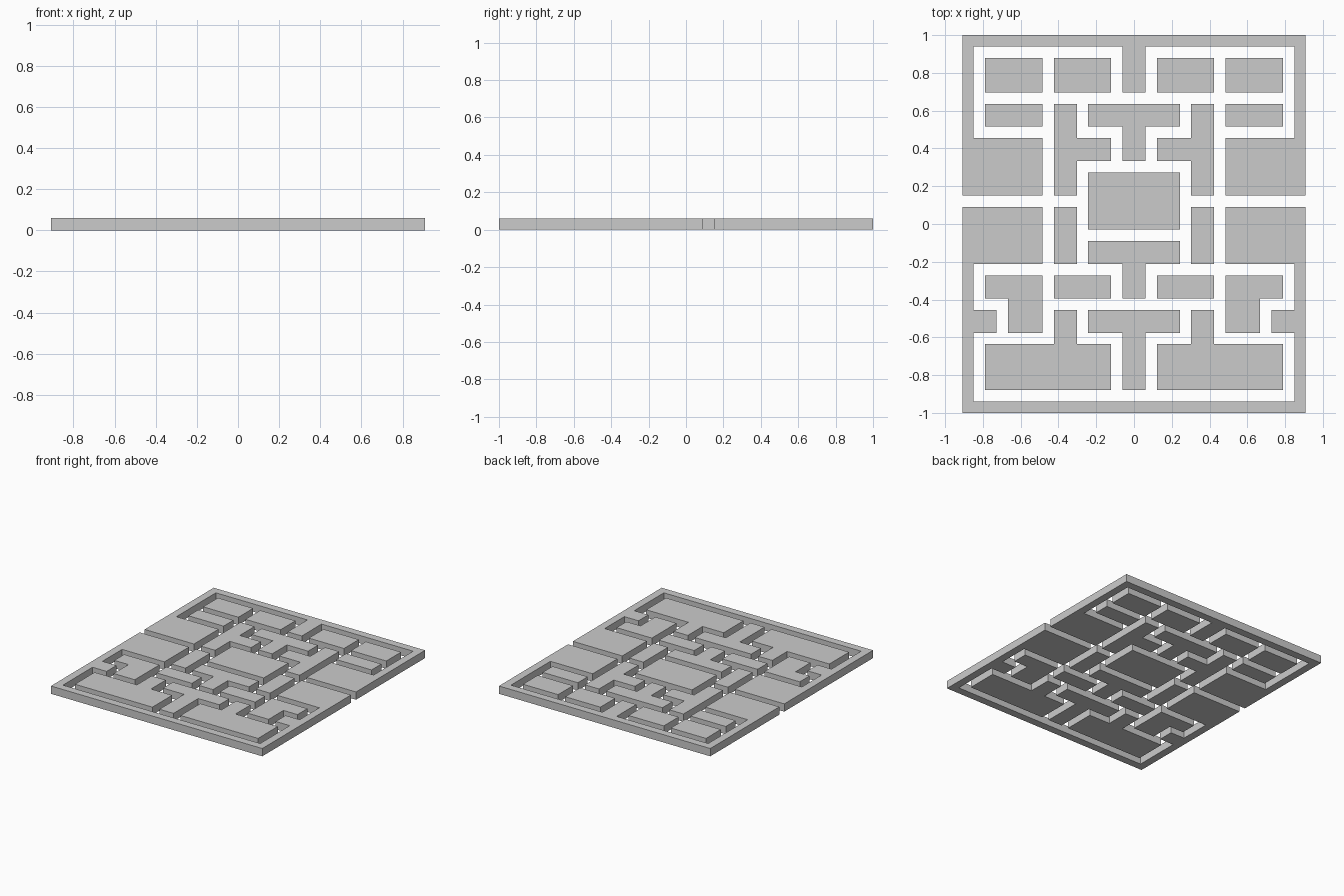
import bpy, bmesh

if "Cube" in bpy.data.objects:
    bpy.data.objects.remove(bpy.data.objects["Cube"])

U = 2 / 33          # one grid cell; the plan is 30 x 33 cells, one cell thick


def prism(name, outline):
    """Extrude a plan outline (cells, y measured from the front edge)."""
    bm = bmesh.new()
    base = bm.faces.new([bm.verts.new((x * U, (y - 16.5) * U, 0)) for x, y in outline])
    ext = bmesh.ops.extrude_face_region(bm, geom=[base], use_keep_orig=True)
    top = [g for g in ext["geom"] if isinstance(g, bmesh.types.BMVert)]
    bmesh.ops.translate(bm, verts=top, vec=(0, 0, U))
    bmesh.ops.recalc_face_normals(bm, faces=bm.faces)
    me = bpy.data.meshes.new(name)
    bm.to_mesh(me)
    bm.free()
    ob = bpy.data.objects.new(name, me)
    bpy.context.collection.objects.link(ob)
    return ob


def centred(name, half):
    """Close a right-hand half outline across the centre line."""
    right = [p for p in half if p[0] > 0]
    return prism(name, right + [(-x, y) for x, y in reversed(right)])


def pair(name, outline):
    """One piece on each side."""
    prism(name + "_right", outline)
    prism(name + "_left", [(-x, y) for x, y in reversed(outline)])


def rect(x0, y0, x1, y1):
    return [(x0, y0), (x1, y0), (x1, y1), (x0, y1)]


# Outer walls, rear and front halves split by the side openings
centred("rear_wall", [(15, 33), (15, 19), (8, 19), (8, 24), (14, 24),
                      (14, 32), (1, 32), (1, 28)])
centred("front_wall", [(15, 0), (15, 18), (8, 18), (8, 13), (14, 13), (14, 9),
                       (12, 9), (12, 7), (14, 7), (14, 1)])

# Centre block and the three T shapes on the centre line
centred("centre_block", [(4, 21), (4, 16)])
for name, top, stem_end in (("rear_t", 27, 22), ("middle_t", 15, 10), ("front_t", 9, 2)):
    centred(name, [(4, top), (4, top - 2), (1, top - 2), (1, stem_end)])

# Rectangular islands
for name, r in {"rear_outer_block": (8, 28, 13, 31),
                "rear_inner_block": (2, 28, 7, 31),
                "rear_thin_block": (8, 25, 13, 27),
                "upright_bar": (5, 13, 7, 18),
                "front_bar": (2, 10, 7, 12)}.items():
    pair(name, rect(*r))

# Shaped islands
pair("sideways_t", [(5, 27), (5, 24), (2, 24), (2, 22), (5, 22), (5, 19), (7, 19), (7, 27)])
pair("corner_piece", [(8, 12), (8, 7), (11, 7), (11, 10), (13, 10), (13, 12)])
pair("upturned_t", [(2, 2), (13, 2), (13, 6), (7, 6), (7, 9), (5, 9), (5, 6), (2, 6)])
